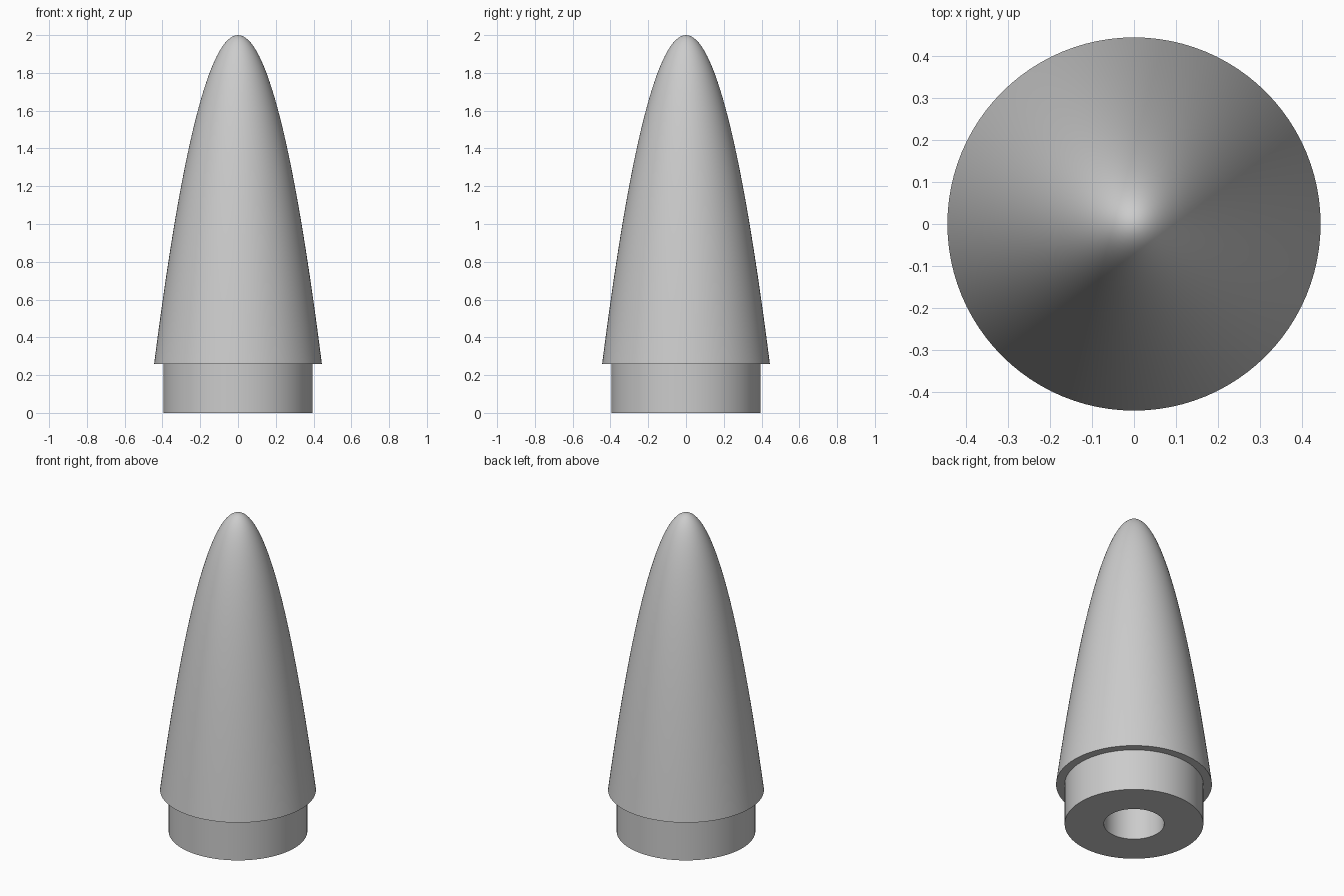
import bpy
import bmesh
import math

cube = bpy.data.objects.get("Cube")
if cube:
    bpy.data.objects.remove(cube, do_unlink=True)

SEGMENTS = 96
HEIGHT, BASE_Z = 2.0, 0.26
BASE_R, COLLAR_R, BORE_R = 0.444, 0.395, 0.172
BORE_TOP = 0.6

grey = bpy.data.materials.new("light_grey")
grey.use_nodes = True
colour = (0.6, 0.6, 0.6, 1.0)
grey.diffuse_color = colour
grey.node_tree.nodes["Principled BSDF"].inputs["Base Color"].default_value = colour


def lathe(name, profile):
    """Spin a (radius, z) profile around the z axis."""
    bm = bmesh.new()
    verts = [bm.verts.new((r, 0, z)) for r, z in profile]
    edges = [bm.edges.new(pair) for pair in zip(verts, verts[1:])]
    bmesh.ops.spin(bm, geom=verts + edges, cent=(0, 0, 0), axis=(0, 0, 1),
                   angle=math.tau, steps=SEGMENTS, use_duplicate=False)
    bmesh.ops.remove_doubles(bm, verts=bm.verts, dist=1e-5)
    bmesh.ops.recalc_face_normals(bm, faces=bm.faces)
    mesh = bpy.data.meshes.new(name)
    bm.to_mesh(mesh)
    bm.free()
    mesh.materials.append(grey)
    obj = bpy.data.objects.new(name, mesh)
    bpy.context.collection.objects.link(obj)
    bpy.ops.object.select_all(action="DESELECT")
    obj.select_set(True)
    bpy.context.view_layer.objects.active = obj
    bpy.ops.object.shade_smooth_by_angle(angle=math.radians(35))
    return obj


# Blind bore, collar and shoulder, from the inside out
profile = [(0, BORE_TOP), (BORE_R, BORE_TOP), (BORE_R, 0),
           (COLLAR_R, 0), (COLLAR_R, BASE_Z)]

# Parabolic nose, from the shoulder rim to the rounded tip
STEPS = 32
for i in range(STEPS + 1):
    t = 1 - i / STEPS
    profile.append((BASE_R * t, HEIGHT - (HEIGHT - BASE_Z) * t * t))

lathe("nose_cone", profile)
